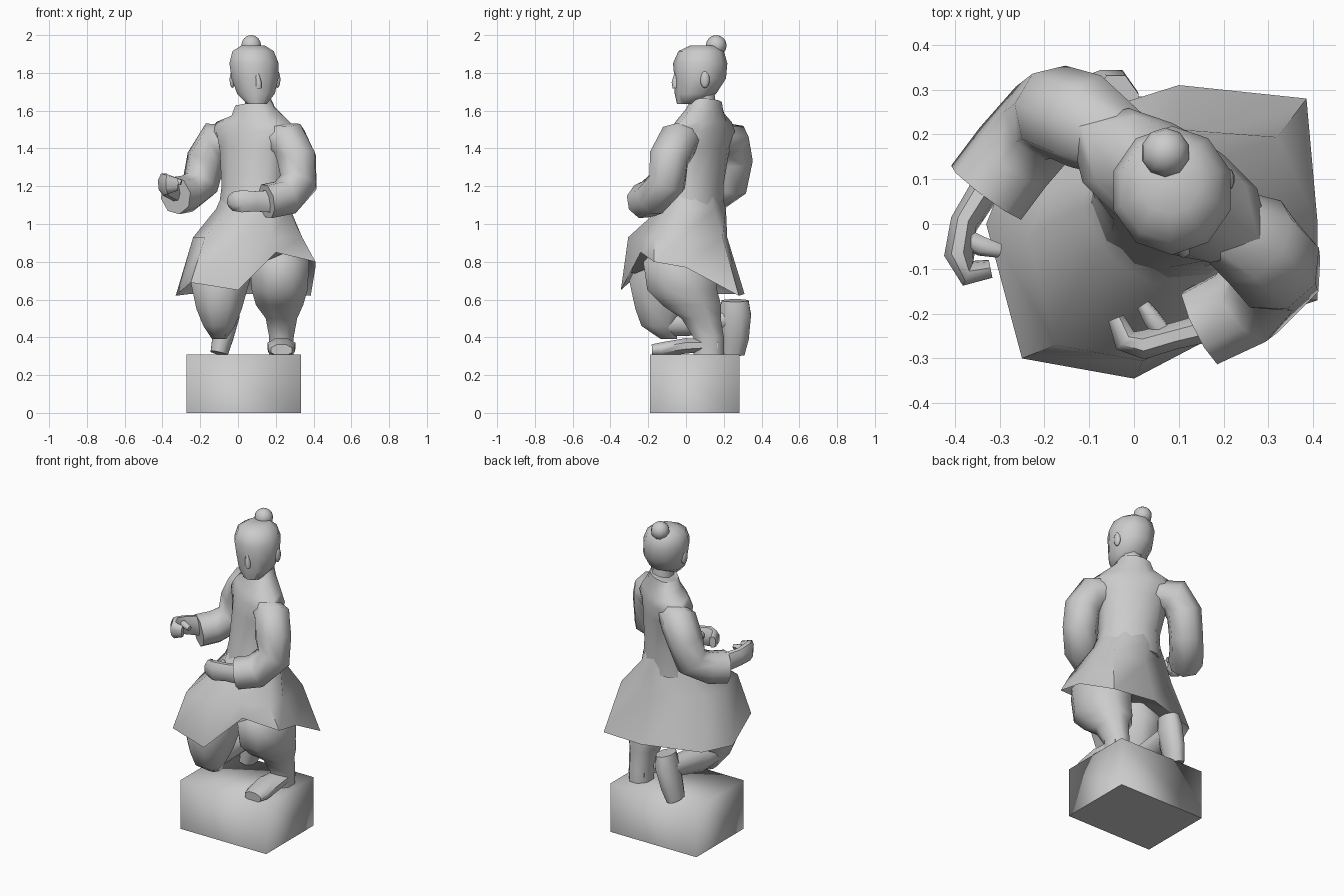
import bpy, bmesh, math
from mathutils import Vector

default_cube = bpy.data.objects.get("Cube")
if default_cube:
    bpy.data.objects.remove(default_cube, do_unlink=True)

grey = (0.6, 0.6, 0.6, 1)
stone = bpy.data.materials.new("grey_stone")
stone.use_nodes = True
stone.diffuse_color = grey
stone.node_tree.nodes["Principled BSDF"].inputs["Base Color"].default_value = grey


def finish(name, bm, angle=60):
    """Turn a bmesh into a softly shaded stone object."""
    bmesh.ops.recalc_face_normals(bm, faces=bm.faces)
    mesh = bpy.data.meshes.new(name)
    bm.to_mesh(mesh)
    bm.free()
    obj = bpy.data.objects.new(name, mesh)
    bpy.context.collection.objects.link(obj)
    mesh.materials.append(stone)
    bpy.ops.object.select_all(action='DESELECT')
    obj.select_set(True)
    bpy.context.view_layer.objects.active = obj
    bpy.ops.object.shade_smooth_by_angle(angle=math.radians(angle))
    return obj


def skin(name, rings):
    """Bridge rings of points in order and cap both ends."""
    bm = bmesh.new()
    loops = [[bm.verts.new(point) for point in ring] for ring in rings]
    count = len(loops[0])
    for low, high in zip(loops, loops[1:]):
        for i in range(count):
            j = (i + 1) % count
            bm.faces.new((low[i], low[j], high[j], high[i]))
    bm.faces.new(reversed(loops[0]))
    bm.faces.new(loops[-1])
    return finish(name, bm)


def tube(name, path, radii, depth=1, level=False, sides=8):
    """Limb along a path; depth is the second radius over the first."""
    points = [Vector(point) for point in path]
    side = Vector((1, 0, 0))
    rings = []
    for i, (point, radius) in enumerate(zip(points, radii)):
        forward = Vector((0, 0, 1))
        if not level:
            forward = points[min(i + 1, len(points) - 1)] - points[max(i - 1, 0)]
            forward.normalize()
        side = (side - forward * side.dot(forward)).normalized()
        across = side.cross(forward) * depth
        ring = []
        for step in range(sides):
            angle = math.tau * (step + 0.5) / sides
            ring.append(point + radius * (side * math.cos(angle) + across * math.sin(angle)))
        rings.append(ring)
    return skin(name, rings)


def ball(name, centre, size):
    bm = bmesh.new()
    bmesh.ops.create_uvsphere(bm, u_segments=10, v_segments=8, radius=1)
    bmesh.ops.scale(bm, vec=size, verts=bm.verts)
    bmesh.ops.translate(bm, vec=centre, verts=bm.verts)
    return finish(name, bm)


# Plinth, softly shaded round the sides with a crisp underside
bm = bmesh.new()
bmesh.ops.create_cube(bm, size=1)
bmesh.ops.scale(bm, vec=(0.605, 0.475, 0.31), verts=bm.verts)
bmesh.ops.translate(bm, vec=(0.03, 0.047, 0.155), verts=bm.verts)
plinth = finish("plinth", bm, angle=180)
for edge in plinth.data.edges:
    edge.use_edge_sharp = all(plinth.data.vertices[v].co.z < 0.01 for v in edge.vertices)

# Robe: a torso turned to one side above an uneven flared skirt
twist = math.radians(-32)
round_bearings = [twist + math.tau * step / 12 for step in range(12)]


def torso_ring(z, width, depth, bearings=round_bearings):
    """Twisted ellipse sampled at the given bearings."""
    centre = Vector((0.08, z / 8 - 0.1, z))
    ring = []
    for bearing in bearings:
        local = bearing - twist
        reach = width * depth / math.hypot(depth * math.cos(local), width * math.sin(local))
        ring.append(centre + reach * Vector((math.cos(bearing), math.sin(bearing), 0)))
    return ring


hem = [Vector(corner) for corner in (
    (-.25, -.3, .69), (0, -.345, .65), (.2, -.24, .85), (.41, -.17, .8), (.41, 0, .77),
    (.385, .28, .62), (.1, .31, .63), (-.25, .2, .63), (-.33, 0, .62))]
lining = [Vector((p.x * 0.85, p.y * 0.85, p.z + 0.09)) for p in hem]
hips = [Vector((p.x * 0.78 + 0.02, p.y * 0.8 - 0.03, 0.93)) for p in hem]
hem_bearings = [math.atan2(p.y, p.x - 0.08) for p in hem]
skirt_waist = torso_ring(1.08, .21, .17, hem_bearings)
skirt_top = torso_ring(1.2, .16, .12, hem_bearings)
skin("robe_skirt", [lining, hem, hips, skirt_waist, skirt_top])

torso = [torso_ring(1.04, .2, .16), torso_ring(1.2, .18, .14), torso_ring(1.4, .21, .13),
         torso_ring(1.49, .27, .125), torso_ring(1.54, .23, .11)]
neckline = torso_ring(1.6, .13, .09)
collar = torso_ring(1.65, .1, .08)
for point in neckline + collar:
    point.z += 0.2 * (point.x - 0.1)
skin("robe_torso", torso + [neckline, collar])

# Planted left leg
tube("left_leg", path=[(.23, .12, .3), (.23, .12, .4), (.23, .08, .5), (.22, .03, .57),
                       (.22, -.02, .65), (.22, -.03, .8), (.22, 0, .9)],
     radii=[.07, .07, .09, .135, .16, .17, .11], depth=1.25, level=True)
tube("left_foot", path=[(.23, .17, .36), (.23, 0, .355), (.23, -.13, .335), (.23, -.18, .332)],
     radii=[.06, .08, .075, .06], depth=0.55)

# Kneeling right leg, its foot propped upright behind
tube("right_knee", path=[(-.1, -.09, .39), (-.1, -.14, .46), (-.1, -.13, .55),
                         (-.095, -.12, .7), (-.06, -.09, .85)],
     radii=[.04, .09, .13, .17, .13], depth=1.15, level=True)
tube("right_shin", path=[(-.1, -.15, .48), (-.1, 0, .48), (-.06, .24, .5)],
     radii=[.08, .08, .06])
tube("right_foot", path=[(-.04, .26, .595), (-.05, .26, .52), (-.08, .255, .4), (-.1, .245, .315)],
     radii=[.055, .065, .06, .05], depth=1.4)

# Sleeves with wide cuffs
tube("right_sleeve", path=[(-.01, .17, 1.45), (-.11, .23, 1.44), (-.17, .25, 1.34),
                           (-.2, .23, 1.21), (-.27, .15, 1.16), (-.33, .07, 1.15)],
     radii=[.08, .11, .105, .1, .1, .1])
tube("left_sleeve", path=[(.18, .01, 1.46), (.27, -.04, 1.44), (.31, -.09, 1.35),
                          (.32, -.1, 1.22), (.25, -.18, 1.14), (.15, -.23, 1.12)],
     radii=[.08, .11, .11, .105, .1, .095])

# Hands with curled fingers and thumbs
grip = [.035, .032, .035, .03, .02]
tube("right_hand", path=[(-.33, .08, 1.18), (-.38, 0, 1.2), (-.39, -.07, 1.21),
                         (-.37, -.11, 1.21), (-.32, -.1, 1.21)], radii=grip, depth=1.8)
tube("left_hand", path=[(.17, -.23, 1.12), (.09, -.25, 1.12), (.02, -.27, 1.12),
                        (-.02, -.26, 1.12), (-.04, -.21, 1.12)], radii=grip, depth=1.8)
pinch = [.022, .022, .016]
tube("right_thumb", path=[(-.38, -.03, 1.22), (-.34, -.05, 1.23), (-.3, -.06, 1.22)],
     radii=pinch, sides=6)
tube("left_thumb", path=[(.07, -.25, 1.13), (.04, -.21, 1.14), (.02, -.18, 1.14)],
     radii=pinch, sides=6)

# Head with a forward jaw, neck, nose, ears and hair bun
tube("neck", path=[(.1, .1, 1.55), (.1, .09, 1.7)], radii=[.07, .065])
tube("head", path=[(.1, .01, 1.635), (.095, .05, 1.69), (.09, .075, 1.77), (.085, .075, 1.85),
                   (.08, .08, 1.915), (.08, .09, 1.945)],
     radii=[.055, .105, .13, .137, .115, .065], depth=1.05, level=True, sides=10)
tube("nose", path=[(.1, -.05, 1.8), (.11, -.06, 1.75), (.11, -.055, 1.72)],
     radii=[.01, .016, .016], sides=6)
for name, side in (("left_ear", 1), ("right_ear", -1)):
    ball(name, centre=(.09 + .12 * side, .08 + .02 * side, 1.765), size=(.015, .025, .045))
ball("hair_bun", centre=(.07, .16, 1.945), size=(.055, .055, .055))
